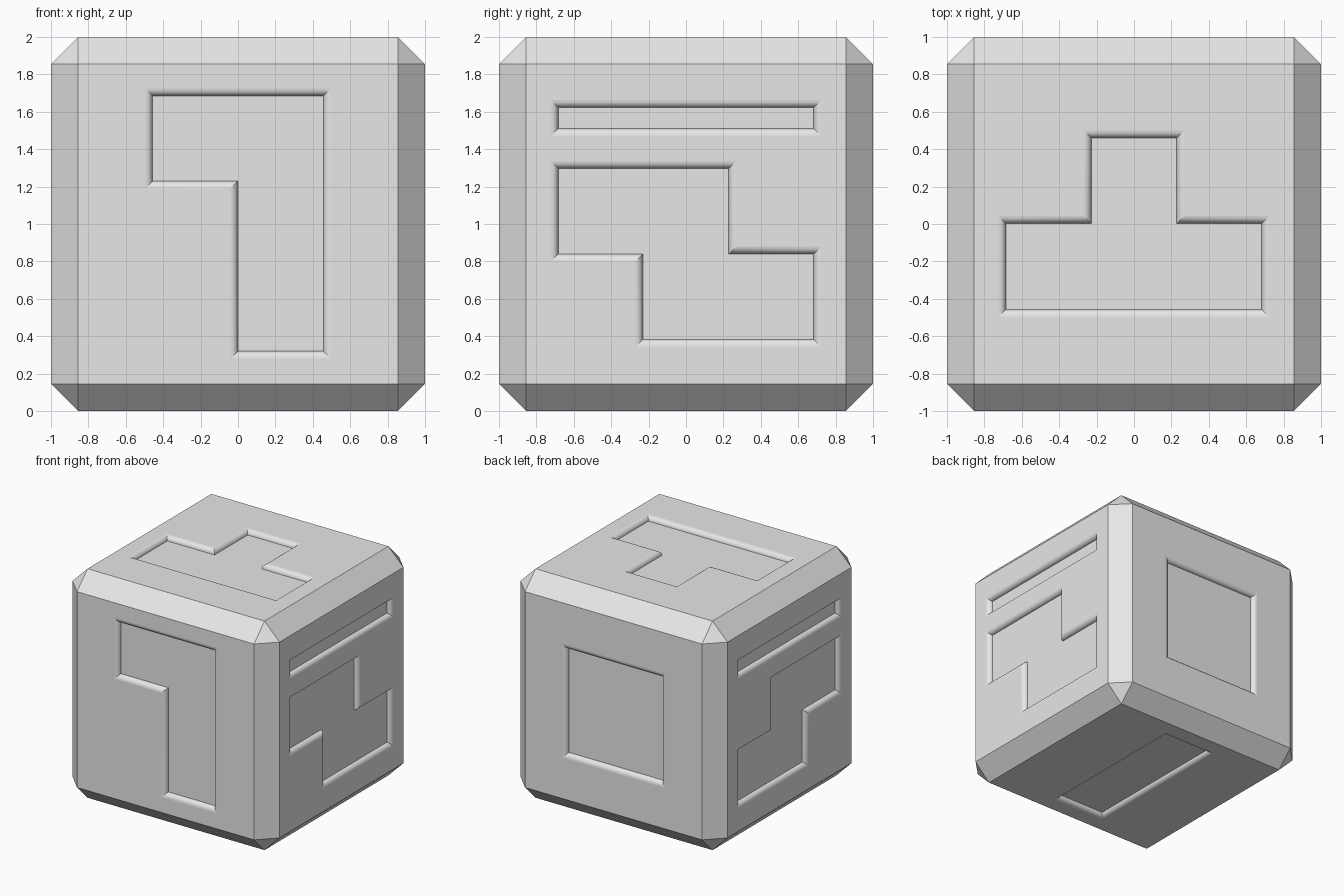
import bpy, bmesh, math
from itertools import product
from mathutils import Vector

if "Cube" in bpy.data.objects:
    bpy.data.objects.remove(bpy.data.objects["Cube"])

C = 0.855      # half width of each flat side
R = 0.04       # radius of the rounded rim, also the recess depth
STEPS = 6


def rect(u, v0, v1):
    return [(-u, v0), (u, v0), (u, v1), (-u, v1)]


# Recess floor outlines, counter-clockwise
hook = [(-.457, .685), (-.457, .23), (0, .23), (0, -.68), (.457, -.68), (.457, .685)]
zigzag = [(-.683, .297), (-.683, -.16), (-.23, -.16), (-.23, -.617),
          (.683, -.617), (.683, -.16), (.228, -.16), (.228, .297)]
tee = [(-.685, .003), (-.685, -.457), (.683, -.457), (.683, .003),
       (.228, .003), (.228, .46), (-.228, .46), (-.228, .003)]
square = rect(.457, -.457, .457)
bar = rect(.683, .51, .622)
plank = rect(.228, -.683, .683)

# Outward axis, its sign, the two in-plane axes, recesses
sides = [
    (1, -1, 0, 2, [hook]),
    (1, 1, 0, 2, [square]),
    (0, 1, 1, 2, [zigzag, bar]),
    (0, -1, 1, 2, [zigzag, bar]),
    (2, 1, 0, 1, [tee]),
    (2, -1, 0, 1, [plank]),
]


def grow(outline, d):
    """Move a right-angled outline outward by d."""
    out = []
    for i, p in enumerate(outline):
        a, p, b = Vector(outline[i - 1]), Vector(p), Vector(outline[(i + 1) % len(outline)])
        e, f = (p - a).normalized(), (b - p).normalized()
        out.append(p + d * Vector((e.y + f.y, -e.x - f.x)))
    return out


bm = bmesh.new()

# Corner points of the flat sides, keyed by outward axis and corner signs
corner = {}
for s in product((-1, 1), repeat=3):
    for axis in range(3):
        co = Vector(s) * C
        co[axis] = s[axis]
        corner[axis, s] = bm.verts.new(co)
    # Cut-off corner triangle
    bm.faces.new([corner[axis, s] for axis in range(3)])

# Chamfer strips along the twelve edges
for k in range(3):
    a, b = (k + 1) % 3, (k + 2) % 3
    for sa, sb in product((-1, 1), repeat=2):
        ends = []
        for sk in (-1, 1):
            s = [0, 0, 0]
            s[k], s[a], s[b] = sk, sa, sb
            ends.append(tuple(s))
        lo, hi = ends
        bm.faces.new([corner[a, lo], corner[a, hi], corner[b, hi], corner[b, lo]])


def ring_edges(ring):
    pairs = zip(ring, ring[1:] + ring[:1])
    return [bm.edges.get(p) or bm.edges.new(p) for p in pairs]


# Flat sides with sunken, round-rimmed recesses
for n, sign, u, v, recesses in sides:
    def place(p, depth):
        co = Vector((0, 0, 0))
        co[n], co[u], co[v] = sign * (1 - depth), p[0], p[1]
        return bm.verts.new(co)

    frame = []
    for su, sv in ((-1, -1), (1, -1), (1, 1), (-1, 1)):
        s = [0, 0, 0]
        s[n], s[u], s[v] = sign, su, sv
        frame.append(corner[n, tuple(s)])
    border = ring_edges(frame)

    stacks = []
    for outline in recesses:
        rings = []
        for i in range(STEPS + 1):
            t = math.pi / 2 * i / STEPS
            pts = grow(outline, R * (1 - math.sin(t)))
            rings.append([place(p, R * (1 - math.cos(t))) for p in pts])
        border += ring_edges(rings[0])
        stacks.append(rings)
    normal = Vector((0, 0, 0))
    normal[n] = sign
    bmesh.ops.triangle_fill(bm, use_beauty=True, use_dissolve=False,
                            edges=border, normal=normal)

    for rings in stacks:
        for top, low in zip(rings, rings[1:]):
            m = len(top)
            for i in range(m):
                j = (i + 1) % m
                bm.faces.new([top[i], top[j], low[j], low[i]]).smooth = True
            for p, q in zip(top, low):
                bm.edges.get((p, q)).smooth = False   # crisp mitres
        bm.faces.new(rings[-1])

bmesh.ops.recalc_face_normals(bm, faces=bm.faces[:])
bmesh.ops.translate(bm, verts=bm.verts[:], vec=(0, 0, 1))

mesh = bpy.data.meshes.new("block_cube")
bm.to_mesh(mesh)
bm.free()
grey = bpy.data.materials.new("light_grey")
grey.diffuse_color = (0.8, 0.8, 0.8, 1)
grey.use_nodes = True
grey.node_tree.nodes["Principled BSDF"].inputs["Base Color"].default_value = grey.diffuse_color
mesh.materials.append(grey)
cube = bpy.data.objects.new("block_cube", mesh)
bpy.context.collection.objects.link(cube)
